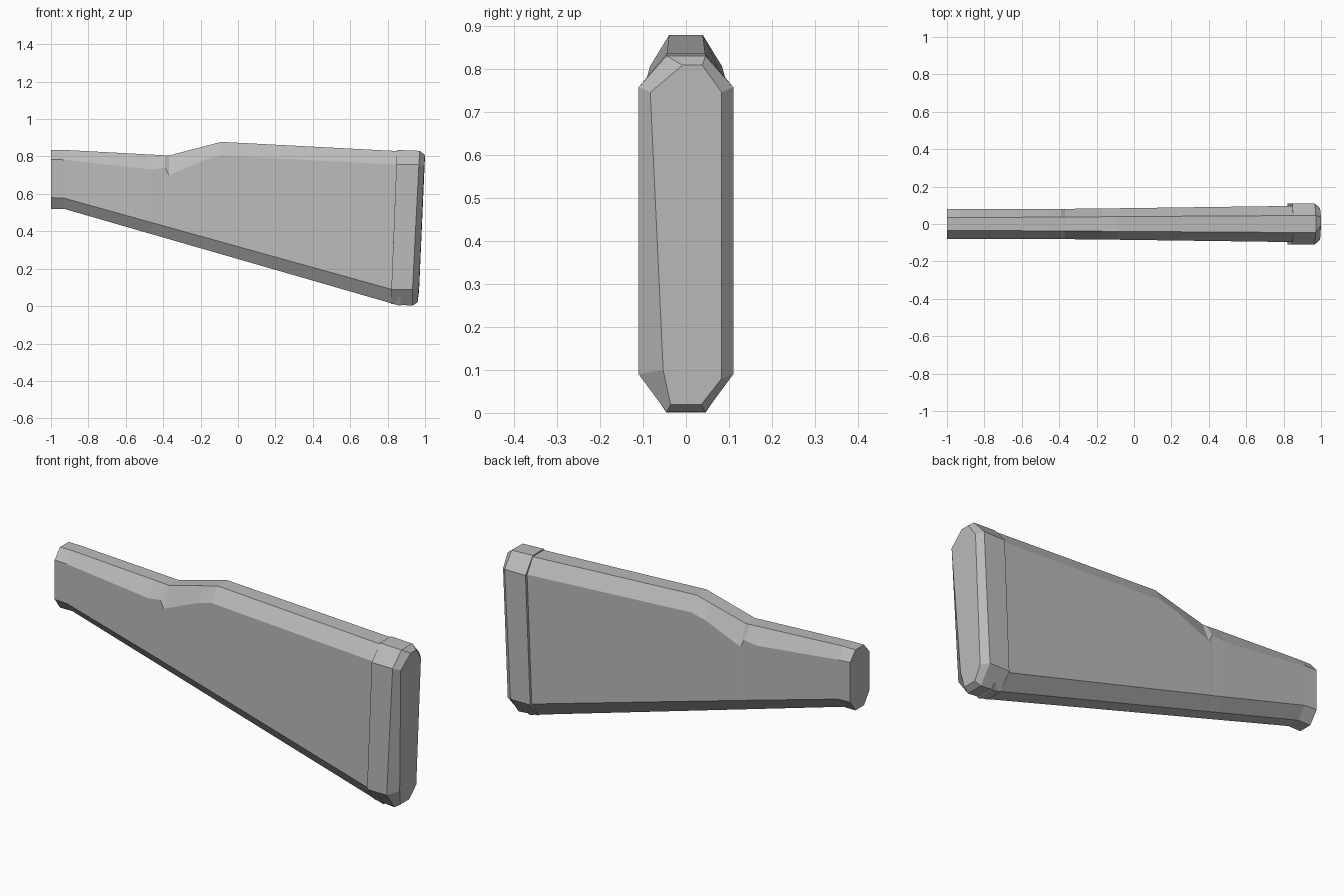
import bpy, bmesh

cube = bpy.data.objects.get("Cube")
if cube:
    bpy.data.objects.remove(cube, do_unlink=True)

grey = bpy.data.materials.new("matte_grey")
grey.use_nodes = True
colour = (0.5, 0.5, 0.5, 1)
grey.diffuse_color = colour
grey.node_tree.nodes["Principled BSDF"].inputs["Base Color"].default_value = colour


def ring(top, shoulder, lower, bottom):
    """Eight-sided section; each level is (x, z, half width)."""
    levels = (top, shoulder, lower, bottom)
    left = [(x, w, z) for x, z, w in levels]
    right = [(x, -w, z) for x, z, w in reversed(levels)]
    return left + right


def loft(name, rings):
    bm = bmesh.new()
    loops = [[bm.verts.new(p) for p in r] for r in rings]
    for a, b in zip(loops, loops[1:]):
        for i in range(8):
            j = (i + 1) % 8
            bm.faces.new((a[i], a[j], b[j], b[i]))
    bm.faces.new(loops[0])
    bm.faces.new(loops[-1][::-1])
    bmesh.ops.recalc_face_normals(bm, faces=bm.faces)
    mesh = bpy.data.meshes.new(name)
    bm.to_mesh(mesh)
    bm.free()
    mesh.materials.append(grey)
    obj = bpy.data.objects.new(name, mesh)
    bpy.context.collection.objects.link(obj)
    return obj


# Stock body: top and shoulder heights follow the wrist, the underside is straight
profile = [  # x, top z, shoulder z, half width
    (-0.93, 0.835, 0.782, 0.079),
    (-0.46, 0.81, 0.73, 0.08),
    (-0.39, 0.806, 0.74, 0.08),
    (-0.37, 0.805, 0.70, 0.081),
    (-0.17, 0.857, 0.785, 0.083),
    (-0.09, 0.878, 0.805, 0.084),
    (0.87, 0.828, 0.755, 0.097),
]
sections = [ring((-1, 0.835, 0.035), (-1, 0.785, 0.079),
                 (-1, 0.58, 0.079), (-1, 0.52, 0.035))]
for x, top, shoulder, width in profile:
    f = (x + 0.93) / 1.75
    rim = 0.034 + 0.011 * f
    sections.append(ring((x, top, rim), (x, shoulder, width),
                         (x, 0.577 - 0.487 * f, width), (x, 0.52 - 0.505 * f, rim)))
loft("stock_body", sections)

# Butt plate: slanted collar with a chamfered end
front = ring((0.85, 0.835, 0.045), (0.847, 0.757, 0.11),
             (0.82, 0.09, 0.11), (0.817, 0.012, 0.045))
rear = ring((0.972, 0.83, 0.045), (0.967, 0.757, 0.11),
            (0.933, 0.09, 0.11), (0.932, 0.002, 0.045))
end = ring((1.0, 0.808, 0.038), (0.995, 0.745, 0.083),
           (0.968, 0.08, 0.083), (0.96, 0.02, 0.036))
# The end chamfer is wider at the lower right and upper right corners
end[5] = (0.968, -0.053, 0.1)
end[7] = (1.0, -0.008, 0.808)
loft("butt_plate", [front, rear, end])
